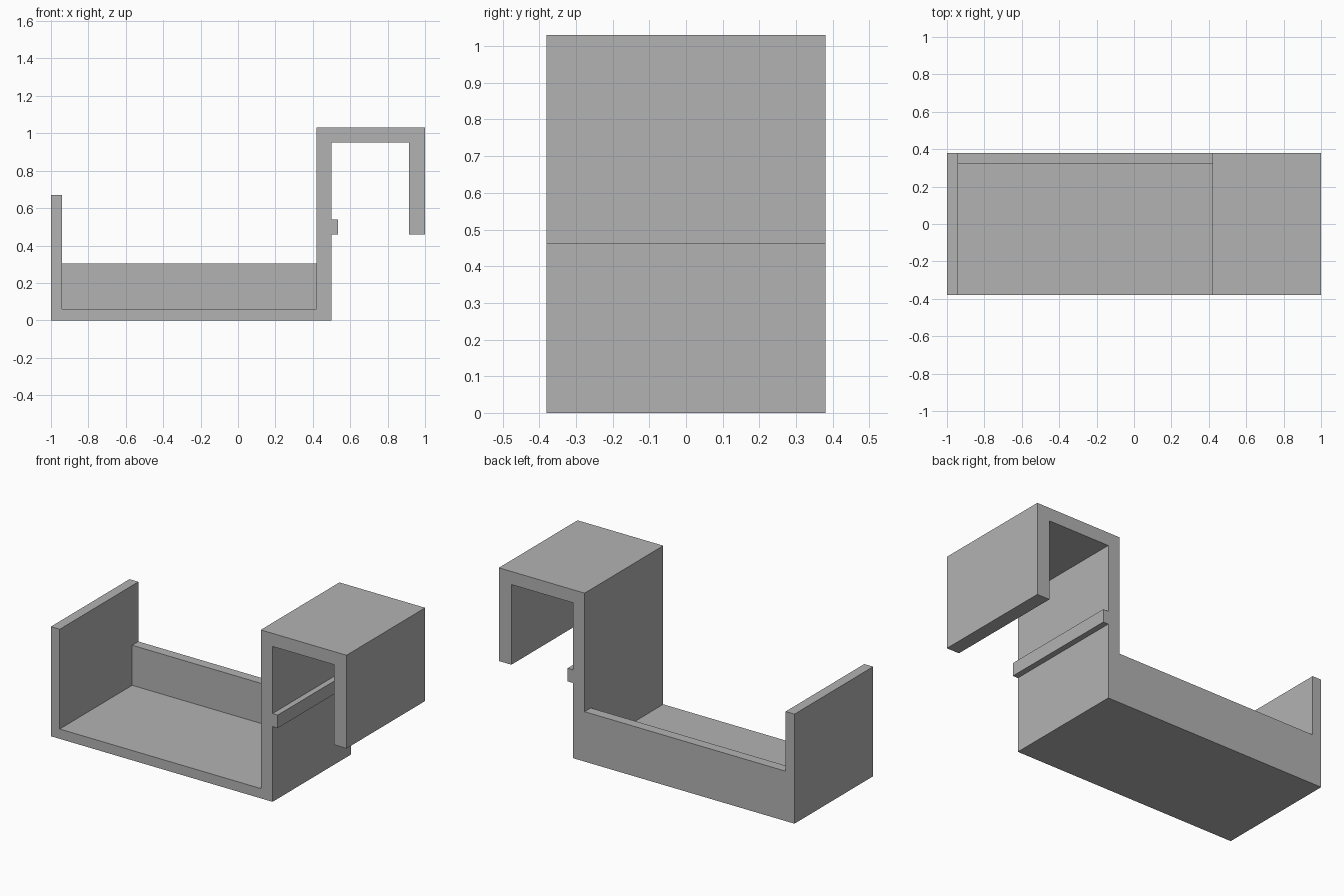
import bpy
import bmesh

cube = bpy.data.objects.get("Cube")
if cube:
    bpy.data.objects.remove(cube, do_unlink=True)

HALF_DEPTH = 0.38
WALL = 0.06          # thickness of the tray walls
POST_L, POST_R = 0.42, 0.50

grey = bpy.data.materials.new("plain_grey")
grey.use_nodes = True
colour = (0.45, 0.45, 0.45, 1)
grey.diffuse_color = colour
grey.node_tree.nodes["Principled BSDF"].inputs["Base Color"].default_value = colour


def extrude_profile(name, points, y_front, y_back):
    """Extrude an x-z outline from the front to the back."""
    bm = bmesh.new()
    face = bm.faces.new([bm.verts.new((x, y_front, z)) for x, z in points])
    result = bmesh.ops.extrude_face_region(bm, geom=[face])
    moved = [v for v in result["geom"] if isinstance(v, bmesh.types.BMVert)]
    bmesh.ops.translate(bm, verts=moved, vec=(0, y_back - y_front, 0))
    bmesh.ops.recalc_face_normals(bm, faces=bm.faces)
    mesh = bpy.data.meshes.new(name)
    bm.to_mesh(mesh)
    bm.free()
    mesh.materials.append(grey)
    obj = bpy.data.objects.new(name, mesh)
    bpy.context.collection.objects.link(obj)
    return obj


# Tray floor, end wall, post, hook and small retaining ridge in one outline
outline = [
    (-1, 0), (POST_R, 0),
    (POST_R, 0.46), (0.535, 0.46), (0.535, 0.54), (POST_R, 0.54),
    (POST_R, 0.95), (0.915, 0.95), (0.915, 0.46), (1, 0.46),
    (1, 1.03), (POST_L, 1.03), (POST_L, WALL),
    (WALL - 1, WALL), (WALL - 1, 0.67), (-1, 0.67),
]
extrude_profile("hook_and_tray", outline, -HALF_DEPTH, HALF_DEPTH)

# Low wall along the back of the tray
back = [(WALL - 1, WALL), (POST_L, WALL), (POST_L, 0.305), (WALL - 1, 0.305)]
extrude_profile("tray_back_wall", back, HALF_DEPTH - WALL, HALF_DEPTH)
